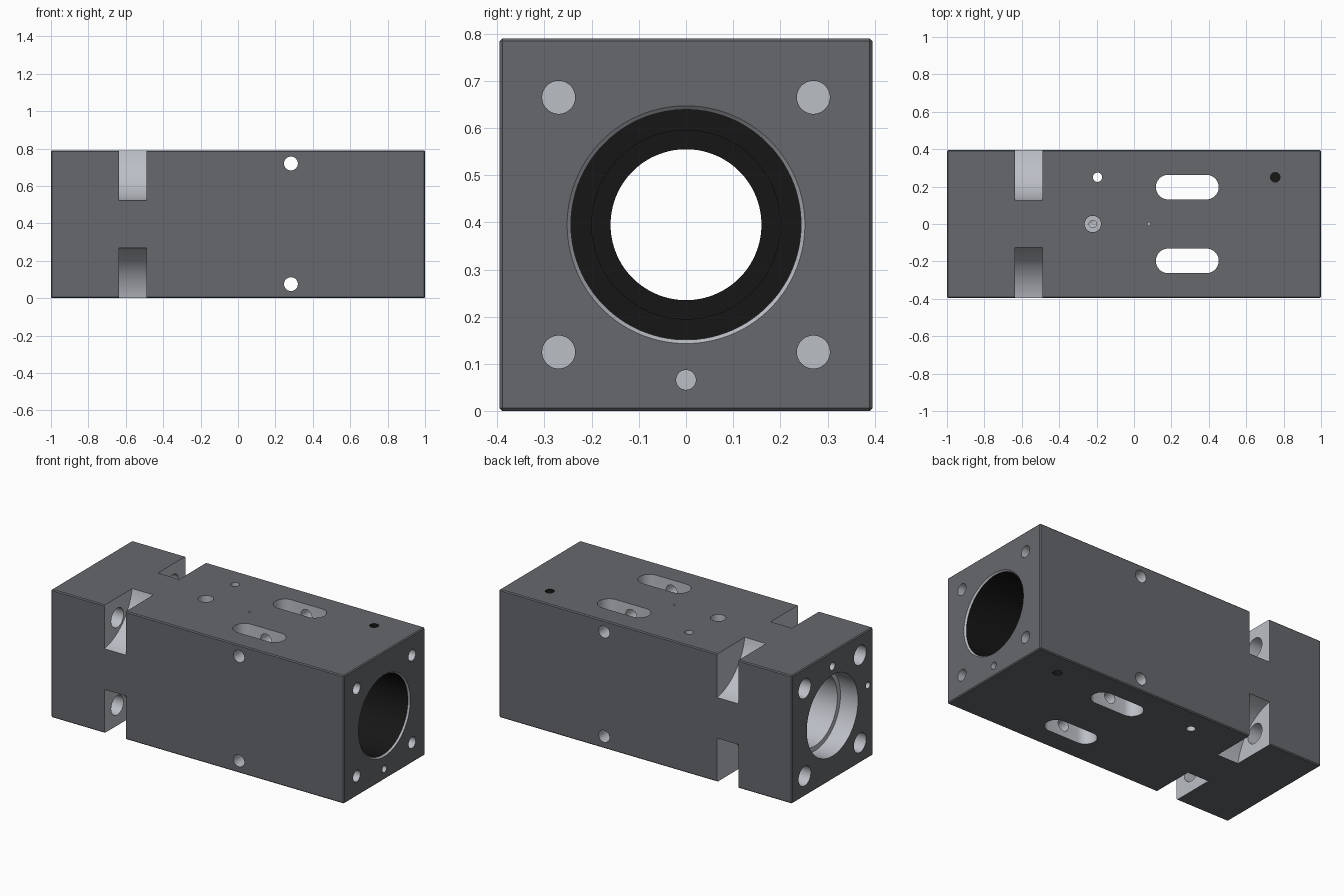
import bpy, bmesh
from math import cos, sin, pi, hypot

if "Cube" in bpy.data.objects:
    bpy.data.objects.remove(bpy.data.objects["Cube"])

H, ZC = 0.395, 0.395      # half width of the block, height of its axis
CH = 0.006                # edge chamfer
cutters = []


def material(name, rgb):
    m = bpy.data.materials.new(name)
    m.diffuse_color = (*rgb, 1)
    m.use_nodes = True
    m.node_tree.nodes["Principled BSDF"].inputs["Base Color"].default_value = m.diffuse_color
    return m


def add_object(name, bm):
    bmesh.ops.recalc_face_normals(bm, faces=bm.faces[:])
    me = bpy.data.meshes.new(name)
    bm.to_mesh(me)
    bm.free()
    ob = bpy.data.objects.new(name, me)
    bpy.context.collection.objects.link(ob)
    return ob


def cutter(axis, a, b, profile, seg=40, stretch=0.0):
    """Turned cutter: profile is (position along axis, radius); stretch makes a slot."""
    bm = bmesh.new()
    rings = []
    for t, r in profile:
        ring = []
        for i in range(seg):
            ang = 2 * pi * (i + 0.5) / seg
            u = a + r * cos(ang) + (stretch if cos(ang) > 0 else -stretch)
            v = b + r * sin(ang)
            co = {'X': (t, u, v), 'Y': (u, t, v), 'Z': (u, v, t)}[axis]
            ring.append(bm.verts.new(co))
        rings.append(ring)
    for p, q in zip(rings, rings[1:]):
        for i in range(seg):
            j = (i + 1) % seg
            bm.faces.new((p[i], p[j], q[j], q[i]))
    bm.faces.new(rings[0])
    bm.faces.new(rings[-1])
    ob = add_object("cutter", bm)
    ob.hide_render = True
    cutters.append(ob)


def drill(axis, a, b, r, start, end, **kw):
    cutter(axis, a, b, [(start, r), (end, r)], **kw)


# Chamfered block
bm = bmesh.new()
bmesh.ops.create_cube(bm, size=1)
for v in bm.verts:
    v.co = (v.co.x * 2, v.co.y * 2 * H, v.co.z * 2 * H + ZC)
bmesh.ops.bevel(bm, geom=bm.edges[:], offset=CH, segments=1, affect='EDGES')
body = add_object("housing_block", bm)

# Stepped main bore
cutter('X', 0, ZC, [(-1.1, 0.25), (-0.88, 0.25), (-0.88, 0.22), (-0.05, 0.22),
                    (-0.05, 0.16), (0.52, 0.16), (0.52, 0.20), (0.62, 0.20),
                    (0.62, 0.244), (0.99, 0.244), (1.0, 0.252), (1.1, 0.252)], seg=96)

# Corner pockets, clearance holes and threaded holes
for sy in (-1, 1):
    for sz in (-1, 1):
        drill('X', sy * 0.452, ZC + sz * 0.452, 0.331, -0.635, -0.49, seg=96)
        drill('X', sy * 0.27, ZC + sz * 0.27, 0.06, -1.1, -0.6)
        drill('X', sy * 0.27, ZC + sz * 0.27, 0.035, 0.80, 1.1)

# Vertical slots and cross holes
for sy in (-1, 1):
    drill('Z', 0.285, sy * 0.197, 0.066, -0.1, 0.9, stretch=0.102)
for z in (0.075, 0.72):
    drill('Y', 0.283, z, 0.037, -0.5, 0.5)

# Vertical pin holes: one through, one blind from both sides
drill('Z', -0.195, 0.25, 0.025, -0.1, 0.9)
drill('Z', 0.755, 0.25, 0.026, 0.55, 0.9)
drill('Z', 0.755, 0.25, 0.026, -0.1, 0.24)

# Counterbored top port and tiny vent
cutter('Z', -0.22, 0, [(0.68, 0.02), (0.75, 0.02), (0.75, 0.044), (0.9, 0.044)])
drill('Z', 0.08, 0, 0.008, 0.72, 0.9, seg=16)

# Small end-face holes
drill('X', 0, 0.70, 0.024, -1.1, -0.22)
drill('X', -0.346, 0.45, 0.02, -1.1, -0.88)
drill('X', 0, 0.066, 0.021, 0.80, 1.1)

# Cut everything and keep the result
for c in cutters:
    mod = body.modifiers.new("cut", 'BOOLEAN')
    mod.operation = 'DIFFERENCE'
    mod.solver = 'EXACT'
    mod.object = c
dg = bpy.context.evaluated_depsgraph_get()
mesh = bpy.data.meshes.new_from_object(body.evaluated_get(dg))
body.modifiers.clear()
body.data = mesh
for c in cutters:
    bpy.data.objects.remove(c, do_unlink=True)

# Dark coated outside, bright machined cuts, black right-hand bore
mesh.materials.clear()
for m in (material("dark_coating", (0.135, 0.14, 0.155)),
          material("bare_metal", (0.50, 0.52, 0.56)),
          material("black_lining", (0.008, 0.008, 0.008))):
    mesh.materials.append(m)
for p in mesh.polygons:
    x, y, z = p.center
    z -= ZC
    n = max(abs(k) for k in p.normal)
    edge = abs(x) > 0.996 or abs(y) > 0.391 or abs(z) > 0.391
    outer = edge and (n > 0.999 or abs(n - 0.7071) < 0.01 or abs(n - 0.577) < 0.01)
    lining = 0.515 < x < 0.992 and hypot(y, z) < 0.248 and n <= 1.1
    pin = abs(x - 0.755) < 0.03 and abs(y - 0.25) < 0.03
    p.material_index = 0 if outer else 2 if (lining or pin) else 1
    p.use_smooth = True
mesh.set_sharp_from_angle(angle=pi / 6)
